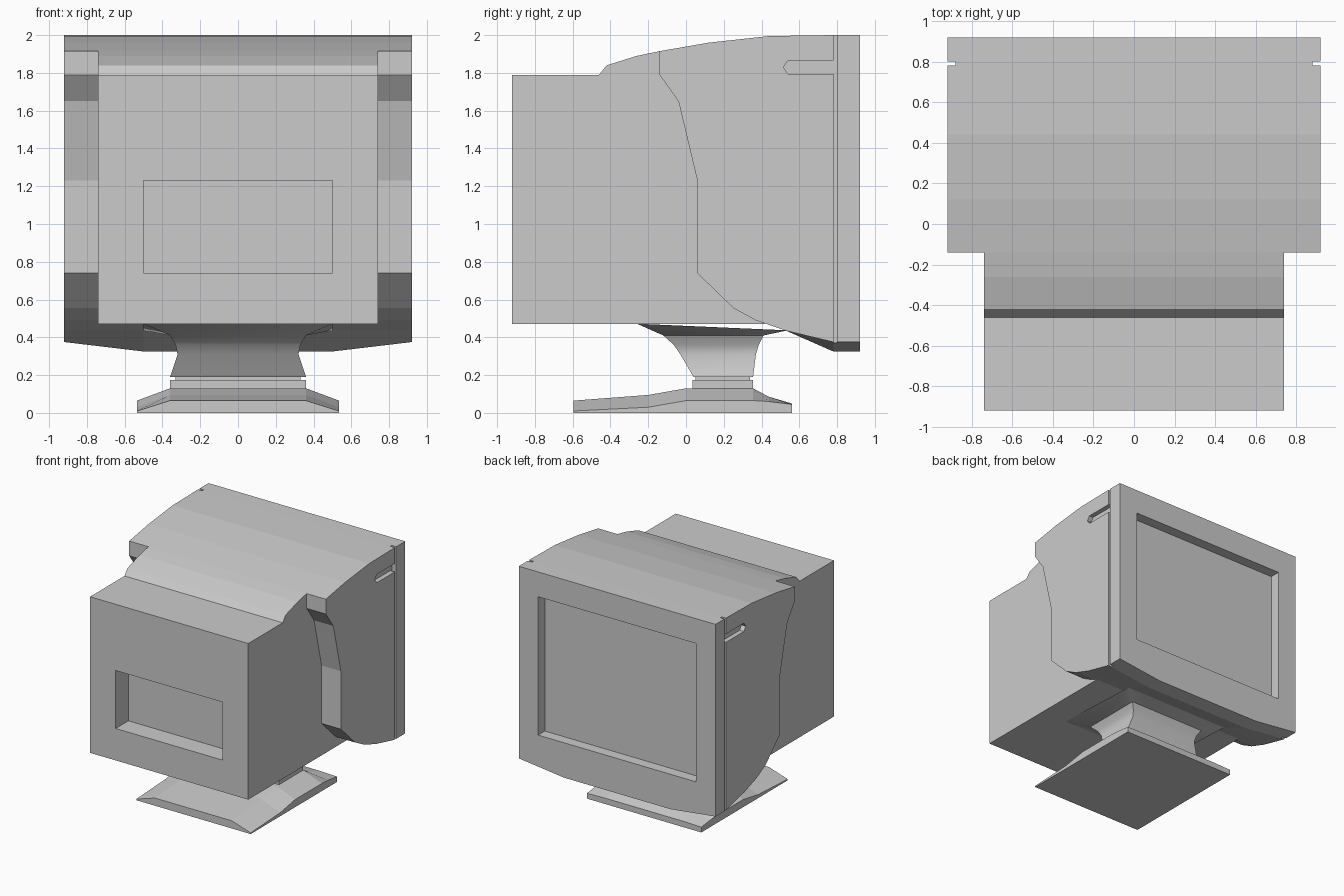
import bpy
import bmesh

if "Cube" in bpy.data.objects:
    bpy.data.objects.remove(bpy.data.objects["Cube"], do_unlink=True)

grey = bpy.data.materials.new("plain_grey")
grey.use_nodes = True
COLOUR = (0.6, 0.6, 0.6, 1)
grey.diffuse_color = COLOUR
grey.node_tree.nodes["Principled BSDF"].inputs["Base Color"].default_value = COLOUR


def loft(name, rings):
    """Skin a list of equal-length point rings and cap both ends."""
    bm = bmesh.new()
    rows = [[bm.verts.new(p) for p in ring] for ring in rings]
    for a, b in zip(rows, rows[1:]):
        for i in range(len(a)):
            j = (i + 1) % len(a)
            bm.faces.new((a[i], a[j], b[j], b[i]))
    bm.faces.new(rows[0][::-1])
    bm.faces.new(rows[-1])
    bmesh.ops.recalc_face_normals(bm, faces=bm.faces)
    mesh = bpy.data.meshes.new(name)
    bm.to_mesh(mesh)
    bm.free()
    mesh.materials.append(grey)
    obj = bpy.data.objects.new(name, mesh)
    bpy.context.collection.objects.link(obj)
    return obj


def prism(name, profile, x0, x1):
    """Extrude a (y, z) side profile along x."""
    return loft(name, [[(x, y, z) for y, z in profile] for x in (x0, x1)])


def block(name, x0, x1, y0, y1, z0, z1):
    return prism(name, [(y0, z0), (y1, z0), (y1, z1), (y0, z1)], x0, x1)


def cut(obj, cutter):
    cutter.hide_render = True
    mod = obj.modifiers.new("cut", "BOOLEAN")
    mod.operation = "DIFFERENCE"
    mod.solver = "EXACT"
    mod.object = cutter
    bpy.context.view_layer.objects.active = obj
    bpy.ops.object.modifier_apply(modifier=mod.name)
    bpy.data.objects.remove(cutter, do_unlink=True)


def smooth(obj, angle):
    bpy.ops.object.select_all(action="DESELECT")
    obj.select_set(True)
    bpy.context.view_layer.objects.active = obj
    bpy.ops.object.shade_smooth_by_angle(angle=angle)


# Narrow tube housing with a recessed connector panel
housing = prism("tube_housing", [
    (-0.92, 0.47), (-0.92, 1.79), (-0.46, 1.79), (-0.42, 1.84), (-0.26, 1.89),
    (-0.14, 1.915), (-0.12, 1.79), (0, 1.65), (0.1, 1.23), (0.1, 0.74),
    (0.3, 0.55), (0.42, 0.47)], -0.74, 0.74)
cut(housing, block("panel_cutter", -0.5, 0.5, -1.1, -0.75, 0.74, 1.23))

# Wide screen shell; its chin drops lower in the middle
def shell_section(x, chin):
    profile = [
        (-0.14, 1.915), (-0.14, 1.79), (-0.04, 1.65), (0.06, 1.23), (0.06, 0.74),
        (0.25, 0.555), (0.37, 0.49), (0.53, 0.435), (0.78, chin), (0.92, chin),
        (0.92, 2), (0.78, 2), (0.44, 1.995), (0.12, 1.96)]
    return [(x, y, z) for y, z in profile]


shell = loft("screen_shell", [
    shell_section(-0.92, 0.375), shell_section(-0.5, 0.325),
    shell_section(0.5, 0.325), shell_section(0.92, 0.375)])
cut(shell, block("screen_cutter", -0.74, 0.74, 0.83, 1.1, 0.62, 1.79))

# Side seam grooves and the grip slots running into them
for side in (-1, 1):
    inner, outer = side * 0.88, side * 1.1
    cut(shell, block("seam_cutter", inner, outer, 0.78, 0.8, 0.2, 2.2))
    cut(shell, prism("slot_cutter", [
        (0.515, 1.83), (0.54, 1.865), (0.79, 1.865), (0.79, 1.795), (0.54, 1.795)],
        inner, outer))

# Flared swivel neck: half width, rear y, front y, rear z, front z
neck = loft("swivel_neck", [
    [(-w, y0, z0), (w, y0, z0), (w, y1, z1), (-w, y1, z1)]
    for w, y0, y1, z0, z1 in (
        (0.36, 0.04, 0.355, 0.19, 0.19), (0.32, -0.03, 0.37, 0.31, 0.31),
        (0.33, -0.065, 0.385, 0.36, 0.36), (0.36, -0.12, 0.41, 0.41, 0.41),
        (0.5, -0.26, 0.54, 0.472, 0.437))])
smooth(neck, 0.7)

# Stepped collar under the neck
block("collar_gap", -0.33, 0.33, 0.05, 0.34, 0.17, 0.195)
block("collar", -0.36, 0.36, 0.035, 0.355, 0.12, 0.175)

# Foot plate: y, side edge height, centre height
loft("foot_plate", [
    [(-0.535, y, 0), (-0.535, y, edge), (-0.36, y, top),
     (0.36, y, top), (0.535, y, edge), (0.535, y, 0)]
    for y, edge, top in (
        (-0.595, 0.01, 0.065), (-0.2, 0.03, 0.095), (0, 0.065, 0.13),
        (0.355, 0.065, 0.13), (0.44, 0.06, 0.085), (0.56, 0.045, 0.05))])
